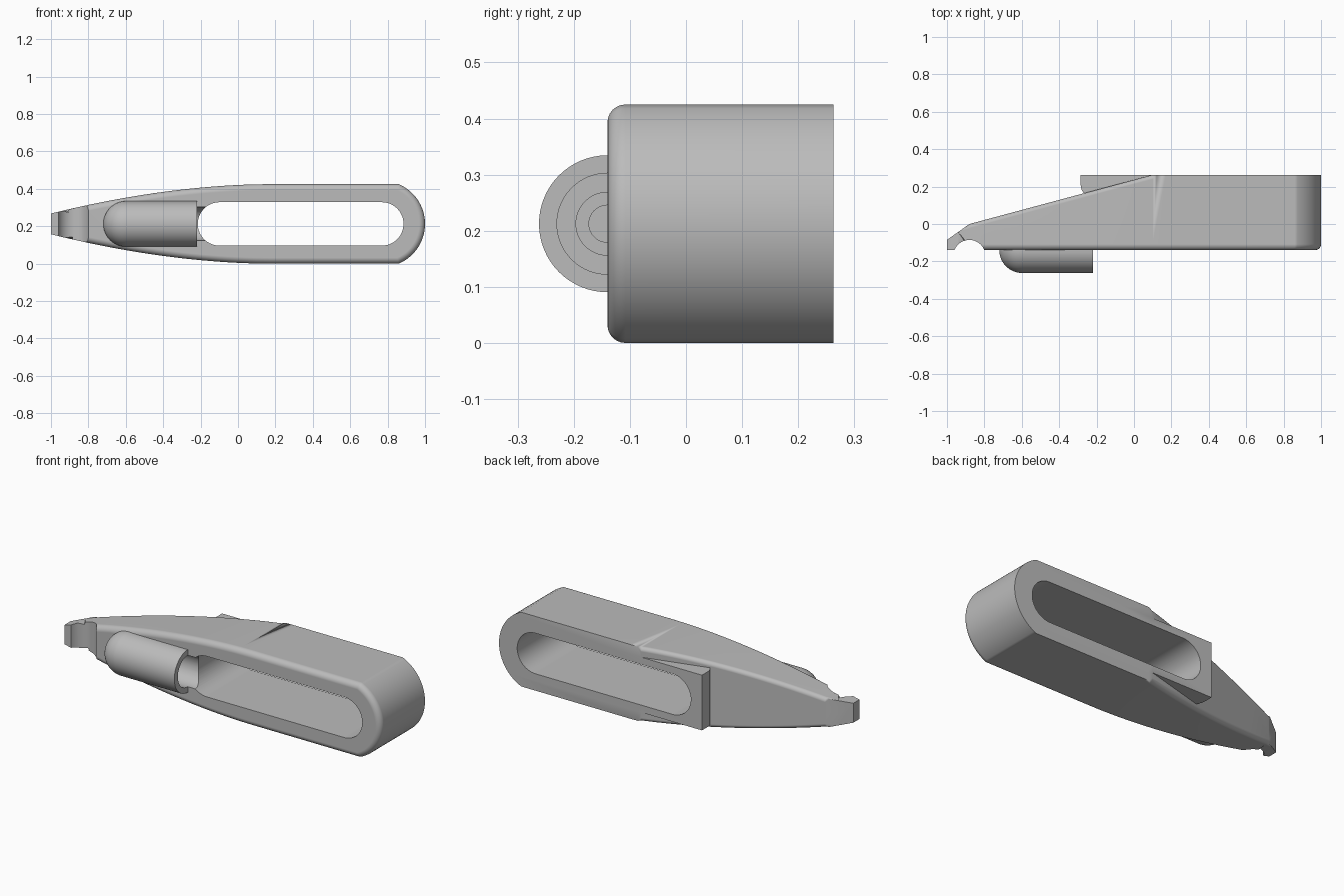
import bpy, bmesh, math
from mathutils import Matrix, Vector

cube = bpy.data.objects.get("Cube")
if cube:
    bpy.data.objects.remove(cube)

ZC, FRONT, BACK = 0.2125, -0.14, 0.263

grey = bpy.data.materials.new("plain grey")
grey.use_nodes = True
grey.diffuse_color = (0.5, 0.5, 0.5, 1)
grey.node_tree.nodes["Principled BSDF"].inputs["Base Color"].default_value = (0.5, 0.5, 0.5, 1)


def finish(bm, name):
    bmesh.ops.recalc_face_normals(bm, faces=bm.faces)
    mesh = bpy.data.meshes.new(name)
    bm.to_mesh(mesh)
    bm.free()
    ob = bpy.data.objects.new(name, mesh)
    bpy.context.collection.objects.link(ob)
    mesh.materials.append(grey)
    return ob


def prism(name, pts, start, end, place):
    """Extrude a 2D outline; place(u, v, w) gives the 3D point."""
    bm = bmesh.new()
    a = [bm.verts.new(place(u, v, start)) for u, v in pts]
    b = [bm.verts.new(place(u, v, end)) for u, v in pts]
    n = len(pts)
    for i in range(n):
        j = (i + 1) % n
        bm.faces.new((a[i], a[j], b[j], b[i]))
    bm.faces.new(a)
    bm.faces.new(b[::-1])
    return finish(bm, name)


def lathe(name, profile, steps=64):
    """Turn an (x, radius) profile about the barrel axis."""
    bm = bmesh.new()
    vs = [bm.verts.new((x, 0, r)) for x, r in profile]
    es = [bm.edges.new(p) for p in zip(vs, vs[1:])]
    bmesh.ops.spin(bm, geom=vs + es, axis=(1, 0, 0), cent=(0, 0, 0),
                   angle=math.tau, steps=steps)
    bmesh.ops.remove_doubles(bm, verts=bm.verts, dist=1e-5)
    bmesh.ops.transform(bm, verts=bm.verts, matrix=Matrix.Translation((0, FRONT, ZC)))
    return finish(bm, name)


def arc(cx, cy, r, a0, a1, n):
    return [(cx + r * math.cos(math.radians(a0 + (a1 - a0) * i / n)),
             cy + r * math.sin(math.radians(a0 + (a1 - a0) * i / n))) for i in range(n + 1)]


def combine(target, other, operation):
    mod = target.modifiers.new(operation, "BOOLEAN")
    mod.operation, mod.object, mod.solver = operation, other, "EXACT"
    bpy.context.view_layer.objects.active = target
    bpy.ops.object.modifier_apply(modifier=mod.name)
    bpy.data.objects.remove(other)


# Body: tapering outline with a round end, and a back that slopes to the tip
KNEE, TOP = -0.88, 0.1


def half_height(x):
    t = max(0, (0.17 - x) / 1.17)
    return 0.2125 - 0.157 * t ** 1.85


def back_y(x):
    if x >= TOP:
        return BACK
    if x >= KNEE:
        return BACK * (x - KNEE) / (TOP - KNEE)
    return -0.085 * (KNEE - x) / (1 + KNEE)


xs = ([-1, -0.94] + [KNEE + (TOP - KNEE) * i / 24 for i in range(25)] + [0.17])
R = 0.2305
half = math.degrees(math.asin(0.2125 / R))
upper = [(x, half_height(x)) for x in xs]
outline = upper + arc(1 - R, 0, R, half, -half, 32) + [(x, -h) for x, h in upper[::-1]]

bm = bmesh.new()
fr = [bm.verts.new((x, FRONT, ZC + z)) for x, z in outline]
bk = [bm.verts.new((x, back_y(x), ZC + z)) for x, z in outline]
for i in range(len(outline)):
    j = (i + 1) % len(outline)
    bm.faces.new((fr[i], fr[j], bk[j], bk[i]))
bm.faces.new(fr)
eps = 1e-4
for lo, hi in ((-2, KNEE), (KNEE, TOP), (TOP, 2)):
    bm.faces.new([v for v in bk if lo - eps < v.co.x < hi + eps])
bmesh.ops.recalc_face_normals(bm, faces=bm.faces)
front_set, back_set = set(fr), set(bk)
rims = ([], [])
for e in bm.edges:
    a, b = e.verts
    low, high = sorted((a.co.x, b.co.x))
    if a in front_set and b in front_set and low > KNEE - eps:
        rims[0].append(e)
    if (a in back_set and b in back_set and low > KNEE - eps and high < TOP + eps
            and high - low > eps):
        rims[1].append(e)
for rim, size in zip(rims, (0.032, 0.022)):
    bmesh.ops.bevel(bm, geom=rim, offset=size, segments=6, profile=0.5,
                    affect="EDGES", clamp_overlap=False)
body = finish(bm, "clip_body")

# Raised collar around the slot on the sloping back
r = 0.07
collar = prism("collar", [(0.3, BACK), (-0.285, BACK)]
               + arc(-0.285 + r, 0.21, r, 180, 270, 10) + [(0.0, 0.14), (0.3, 0.14)],
               -0.158, 0.158, lambda u, v, w: Vector((u, v, ZC + w)))
combine(body, collar, "UNION")

# Half-sunk barrel with a domed end
barrel = lathe("barrel", arc(-0.598, 0, 0.122, 180, 90, 16) + [(-0.22, 0.122), (-0.22, 0)])
combine(body, barrel, "UNION")

# Long slot right through
S = 0.116
slot = prism("slot_cutter", arc(-0.215 + S, 0, S, 90, 270, 32) + arc(0.885 - S, 0, S, -90, 90, 32),
             -0.5, 0.5, lambda u, v, w: Vector((u, w, ZC + v)))
combine(body, slot, "DIFFERENCE")

# Stepped bore from the slot into the barrel
bore = lathe("bore_cutter", [(-0.6, 0), (-0.6, 0.033), (-0.52, 0.033), (-0.52, 0.056),
                             (-0.42, 0.056), (-0.42, 0.09), (-0.1, 0.09), (-0.1, 0)])
combine(body, bore, "DIFFERENCE")

# Round notch under the tip
notch = prism("notch_cutter", arc(-0.88, -0.171, 0.0857, 0, 354, 59), -0.1, 0.6,
              lambda u, v, w: Vector((u, v, w)))
combine(body, notch, "DIFFERENCE")

# Smooth shading with crisp edges
body.select_set(True)
bpy.context.view_layer.objects.active = body
bpy.ops.object.shade_smooth_by_angle(angle=math.radians(30))
wn = body.modifiers.new("Weighted normals", "WEIGHTED_NORMAL")
wn.keep_sharp = True
